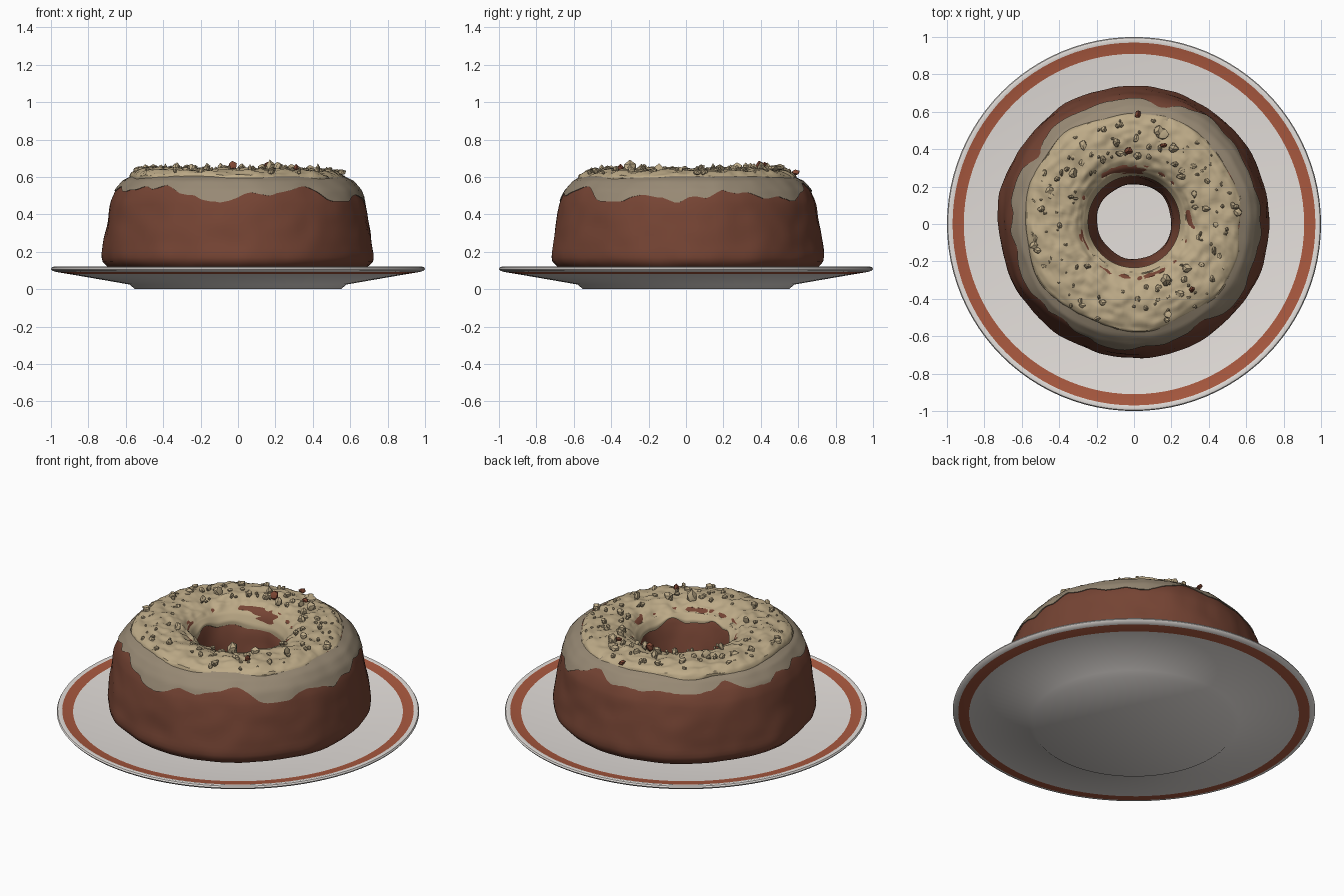
import bpy, bmesh, math, random
from mathutils import Vector, noise

if "Cube" in bpy.data.objects:
    bpy.data.objects.remove(bpy.data.objects["Cube"])

random.seed(7)
TAU = 2 * math.pi


def material(name, rgb):
    m = bpy.data.materials.new(name)
    m.diffuse_color = (*rgb, 1)
    m.use_nodes = True
    m.node_tree.nodes["Principled BSDF"].inputs["Base Color"].default_value = m.diffuse_color
    return m


PORCELAIN = material("porcelain", (0.78, 0.74, 0.71))
RUST = material("rust_band", (0.40, 0.10, 0.05))
CAKE = material("chocolate_cake", (0.18, 0.058, 0.034))
GLAZE = material("thin_glaze", (0.31, 0.25, 0.175))
ICING = material("nut_icing", (0.51, 0.405, 0.245))
NUT = material("brown_nut", (0.22, 0.065, 0.035))


def sample(profile, n):
    """Resample a polyline of (r, z) points evenly by length."""
    pts = [Vector(p) for p in profile]
    lens = [(b - a).length for a, b in zip(pts, pts[1:])]
    out = []
    for i in range(n + 1):
        d, k = sum(lens) * i / n, 0
        while k < len(lens) - 1 and d > lens[k]:
            d -= lens[k]
            k += 1
        out.append(pts[k].lerp(pts[k + 1], min(1, d / lens[k])))
    return out


def revolve(name, rows, segs, place, mats, closed=False, pick=None):
    """Ring surface; place(row, angle) gives each vertex."""
    bm = bmesh.new()
    grid = [[bm.verts.new(place(i, TAU * j / segs)) for j in range(segs)]
            for i in range(rows)]
    for i in range(rows if closed else rows - 1):
        a, b = grid[i], grid[(i + 1) % rows]
        for j in range(segs):
            k = (j + 1) % segs
            f = bm.faces.new((a[j], a[k], b[k], b[j]))
            if pick:
                f.material_index = pick(f.calc_center_median())
    bmesh.ops.remove_doubles(bm, verts=bm.verts, dist=1e-5)
    bmesh.ops.recalc_face_normals(bm, faces=bm.faces)
    return finish(name, bm, mats)


def finish(name, bm, mats, angle=40):
    me = bpy.data.meshes.new(name)
    bm.to_mesh(me)
    bm.free()
    ob = bpy.data.objects.new(name, me)
    bpy.context.collection.objects.link(ob)
    for m in mats:
        me.materials.append(m)
    bpy.context.view_layer.objects.active = ob
    ob.select_set(True)
    bpy.ops.object.shade_smooth_by_angle(angle=math.radians(angle))
    ob.select_set(False)
    return ob


def polar(r, a, z):
    return Vector((r * math.cos(a), r * math.sin(a), z))


def wave(a, seed, freq=1.5):
    """Seamless noise around the circle."""
    return noise.noise(Vector((math.cos(a) * freq, math.sin(a) * freq, seed)))


# Plate with a coloured band above and below the rim
plate_pts = [(0, 0), (0.55, 0), (0.58, 0.025), (0.91, 0.082), (0.97, 0.092),
             (0.992, 0.098), (1, 0.108), (0.995, 0.117), (0.985, 0.12),
             (0.97, 0.116), (0.91, 0.108), (0.75, 0.093), (0.55, 0.077), (0, 0.075)]
revolve("plate", len(plate_pts), 96,
        lambda i, a: polar(plate_pts[i][0], a, plate_pts[i][1]),
        [PORCELAIN, RUST],
        pick=lambda c: int(0.91 < c.xy.length < 0.97))

# Cake body, a wide ring with rounded shoulders
outer = [(0.62, 0.085), (0.685, 0.112), (0.72, 0.145), (0.727, 0.18), (0.715, 0.27),
         (0.695, 0.40), (0.682, 0.47), (0.655, 0.53), (0.61, 0.58), (0.56, 0.605)]
inner = [(0.30, 0.605), (0.265, 0.56), (0.24, 0.48), (0.215, 0.36), (0.20, 0.24),
         (0.205, 0.15), (0.23, 0.085)]
cake_pts = sample(outer + inner, 60)


def cake_point(p, a, lift=0.0):
    v = polar(p[0], a, p[1])
    n = 0.012 * noise.noise(v * 4) + 0.006 * noise.noise(v * 10)
    v += polar(n + lift, a, 0) * (1 if p[0] > 0.42 else -1)
    v.y += 0.012
    return v


revolve("cake", len(cake_pts), 120, lambda i, a: cake_point(cake_pts[i], a),
        [CAKE], closed=True)

# Thin glaze running down the shoulder with an uneven lower edge
shoulder = sample(outer[4:], 80)


def glaze_edge(a):
    z = 0.515 + 0.085 * wave(a, 3.1, 2.0) + 0.035 * wave(a, 8.3, 6)
    return z + 0.03 * math.cos(a - 2.6)


def glaze_place(i, a):
    start = min(range(len(shoulder)), key=lambda k: abs(shoulder[k].y - glaze_edge(a)))
    t = start + (len(shoulder) - 1 - start) * max(0, i - 1) / 11
    k = min(int(t), len(shoulder) - 2)
    p = shoulder[k].lerp(shoulder[k + 1], t - k)
    return cake_point(p, a, -0.004 if i == 0 else 0.006)


revolve("glaze", 13, 180, glaze_place, [GLAZE])

# Thick bumpy icing over the top, dipping into the hole
icing_pts = sample([(0.53, 0.56), (0.575, 0.565), (0.588, 0.585), (0.578, 0.61),
                    (0.55, 0.628), (0.50, 0.638), (0.42, 0.642), (0.36, 0.634),
                    (0.31, 0.612), (0.27, 0.575), (0.245, 0.53), (0.245, 0.50),
                    (0.27, 0.50)], 56)


def icing_place(i, a):
    r, z = icing_pts[i]
    if r > 0.45:                                   # wavy outer rim
        r += 0.025 * wave(a, 1.7, 2.5) * (r - 0.45) / 0.13
        if z < 0.6:
            z += 0.02 * wave(a, 5.5, 3)
    elif z < 0.6:                                  # ragged edge in the hole
        z += (0.6 - z) * (0.25 + 0.6 * wave(a, 9.2, 2) - 0.35 * math.sin(a))
    v = polar(r, a, z)
    if z > 0.59:
        v.z += 0.012 * noise.noise(v * 9) + 0.012 * noise.noise(v * 26) - 0.012 * v.x
    v.y += 0.012
    return v


revolve("icing", len(icing_pts), 160, icing_place, [ICING], closed=True)


# Chopped nuts scattered over the icing
def add_nut(bm, pos, size):
    verts = bmesh.ops.create_icosphere(bm, subdivisions=1, radius=size)["verts"]
    squash = Vector([random.uniform(0.6, 1.25) for _ in range(3)])
    for v in verts:
        v.co = v.co * squash * random.uniform(0.75, 1.25) + pos


def nuts(name, spots, mat):
    bm = bmesh.new()
    for pos, size in spots:
        add_nut(bm, pos, size)
    finish(name, bm, [mat], 30)


def random_spot():
    a, r = random.uniform(0, TAU), math.sqrt(random.uniform(0.33 ** 2, 0.56 ** 2))
    size = random.choice((0.008, 0.010, 0.012, 0.015, 0.019, 0.023))
    z = 0.640 - 0.012 * math.cos(a) * r - max(0, r - 0.50) * 0.25
    return polar(r, a, z + 0.2 * size) + Vector((0, 0.012, 0)), size


nuts("chopped_nuts", [random_spot() for _ in range(150)]
     + [(Vector((x, y, 0.65)), 0.028) for x, y in
        ((0.13, 0.50), (0.16, 0.48), (0.21, 0.40), (0.22, 0.32), (0.17, -0.30))], ICING)
nuts("brown_nuts", [(Vector((x, y, z)), s) for x, y, z, s in
     ((-0.03, 0.39, 0.660, 0.026), (0.31, -0.35, 0.648, 0.024),
      (0.02, 0.585, 0.625, 0.018), (0.16, 0.42, 0.665, 0.018))], NUT)
